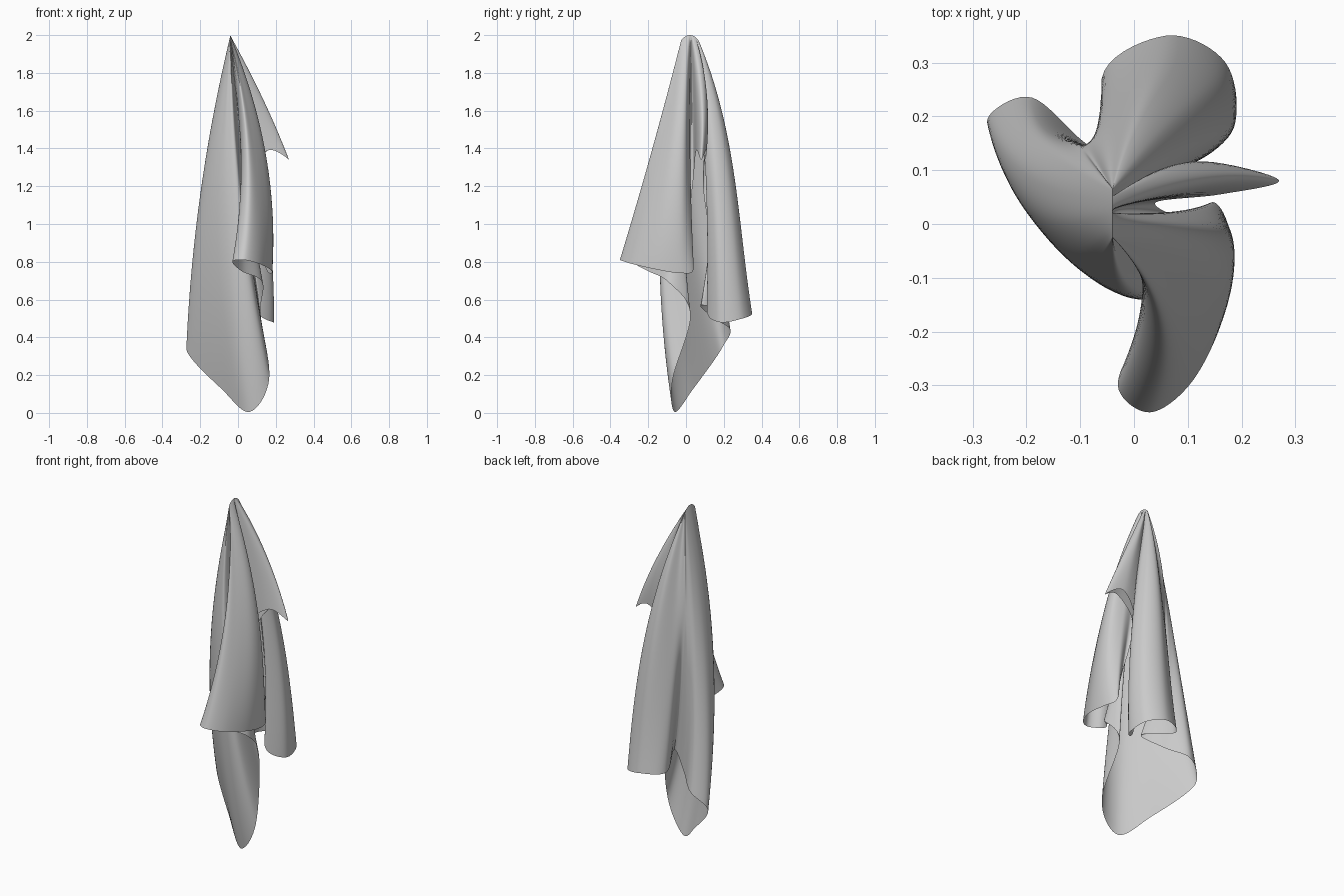
import bpy, math

# Strands of the hanging cloth, followed round once:
# hem x, y, z, then x, y of the same strand halfway down from the hook
STRANDS = [
    (0.27, 0.08, 1.34, 0.13, 0.085), (0.16, 0.055, 1.39, 0.08, 0.055),   # corner flap
    (0.04, 0.04, 1.25, -0.01, 0.035), (0.10, 0.01, 0.92, 0.02, 0.02),   # valley
    (0.15, 0.04, 0.76, 0.08, 0.02), (0.18, -0.03, 0.74, 0.14, -0.01),   # front lobe
    (0.17, -0.16, 0.76, 0.14, -0.07), (0.11, -0.29, 0.79, 0.09, -0.145),
    (0.03, -0.35, 0.81, 0.05, -0.18), (-0.03, -0.30, 0.80, 0.02, -0.14),
    (0.02, -0.20, 0.75, 0.015, -0.06), (0.13, -0.09, 0.69, 0.03, -0.01),  # tuck
    (0.12, 0.025, 0.52, 0.02, -0.03), (0.165, -0.07, 0.18, 0.02, -0.13),
    (0.06, -0.06, 0.005, -0.04, -0.125), (-0.09, 0.04, 0.13, -0.13, -0.06),  # left lobe
    (-0.24, 0.15, 0.28, -0.19, 0.02), (-0.27, 0.20, 0.36, -0.195, 0.09),
    (-0.19, 0.235, 0.44, -0.16, 0.14), (-0.09, 0.15, 0.50, -0.115, 0.15),
    (0.02, 0.08, 0.57, -0.085, 0.15), (-0.06, 0.27, 0.53, -0.055, 0.19),  # back lobe
    (0.06, 0.35, 0.525, 0.03, 0.255), (0.17, 0.30, 0.50, 0.11, 0.23),
    (0.185, 0.18, 0.48, 0.135, 0.16), (0.10, 0.11, 0.54, 0.09, 0.105),
    (0.08, 0.15, 0.75, 0.05, 0.12), (0.05, 0.09, 1.2, 0.02, 0.09),      # valley
    (0.16, 0.11, 1.39, 0.08, 0.11),
]
STEPS, ROWS = 9, 44


def spline(points, i, f):
    """Closed smooth curve through the strands."""
    a, b, c, d = (points[(i + k) % len(points)] for k in (-1, 0, 1, 2))
    return [0.5 * (2 * q + (r - p) * f + (2 * p - 5 * q + 4 * r - s) * f * f
                   + (3 * q - p - 3 * r + s) * f ** 3)
            for p, q, r, s in zip(a, b, c, d)]


def through(start, mid, end, t):
    """Smooth curve through three values."""
    return (start * (1 - t) * (1 - 2 * t) + mid * 4 * t * (1 - t)
            + end * t * (2 * t - 1))


def fall(strand, t):
    """Point on the strand that drops from the hook to the hem."""
    x, y, z, mid_x, mid_y = strand
    side = max(-1, min(1, (mid_y - 0.02) / 0.13))
    y0, z0 = 0.02 + 0.045 * side, 2 - 0.025 * side * side
    # the back of the cloth swells out sooner below the hook
    swell = max(0, mid_y - 0.1) * 0.9 * t * (1 - t) * (1 - 2 * t)
    return (through(-0.04, mid_x, x, t), through(y0, mid_y, y, t) + swell,
            max(0, z0 + (z - z0) * t))


strands = [spline(STRANDS, i, k / STEPS)
           for i in range(len(STRANDS)) for k in range(STEPS)]
n = len(strands)
verts = [(-0.04, 0.02, 2)]
for row in range(ROWS + 1):
    verts += [fall(s, (row / ROWS) ** 1.3) for s in strands]

# Cap at the hook, then the draped sheet
faces = [(0, 1 + i, 1 + (i + 1) % n) for i in range(n)]
for row in range(ROWS):
    a, b = 1 + row * n, 1 + (row + 1) * n
    faces += [(a + i, b + i, b + (i + 1) % n, a + (i + 1) % n) for i in range(n)]

mesh = bpy.data.meshes.new("hanging_cloth")
mesh.from_pydata(verts, [], faces)
mesh.update()
cloth = bpy.data.objects.new("hanging_cloth", mesh)
bpy.context.collection.objects.link(cloth)
bpy.context.view_layer.objects.active = cloth
cloth.select_set(True)
bpy.ops.object.shade_smooth_by_angle(angle=math.radians(60))
